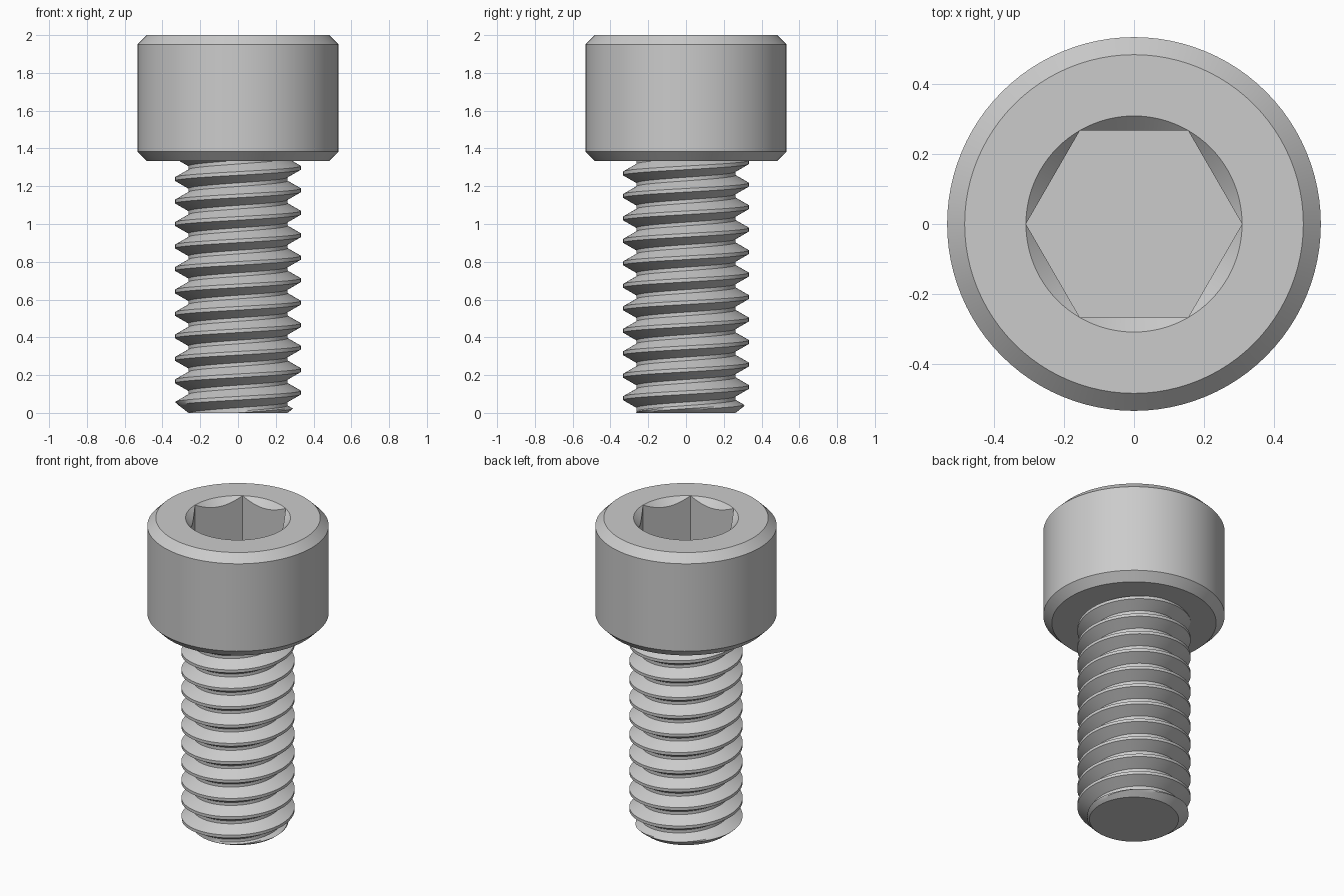
import bpy, bmesh
from math import cos, sin, pi, radians

cube = bpy.data.objects.get("Cube")
if cube:
    bpy.data.objects.remove(cube, do_unlink=True)

SEGMENTS = 96
steel = bpy.data.materials.new("grey steel")
steel.use_nodes = True
colour = (0.6, 0.6, 0.6, 1)
steel.diffuse_color = colour
steel.node_tree.nodes["Principled BSDF"].inputs["Base Color"].default_value = colour


def swept_surface(name, rows):
    """Join rows of (radius, height) functions of the angle into one skin."""
    bm = bmesh.new()
    grid = []
    for row in rows:
        ring = []
        for i in range(SEGMENTS + 1):
            a = 2 * pi * i / SEGMENTS
            r, z = row(a)
            ring.append(bm.verts.new((r * cos(a), r * sin(a), z)))
        grid.append(ring)
    for low, high in zip(grid, grid[1:]):
        for i in range(SEGMENTS):
            bm.faces.new((low[i], low[i + 1], high[i + 1], high[i]))
    bmesh.ops.remove_doubles(bm, verts=bm.verts, dist=0.0001)
    bmesh.ops.recalc_face_normals(bm, faces=bm.faces)
    mesh = bpy.data.meshes.new(name)
    bm.to_mesh(mesh)
    bm.free()
    mesh.materials.append(steel)
    obj = bpy.data.objects.new(name, mesh)
    bpy.context.collection.objects.link(obj)
    bpy.ops.object.select_all(action="DESELECT")
    obj.select_set(True)
    bpy.context.view_layer.objects.active = obj
    bpy.ops.object.shade_smooth_by_angle(angle=radians(30))


def circle(r, z):
    return lambda a: (r, z)


# Socket head: chamfered cylinder with a countersunk hexagonal recess
HEAD_BOTTOM, TOP, FLOOR = 1.333, 2.0, 1.667
HEAD_R, CHAMFER, APOTHEM = 0.533, 0.05, 0.267
SOCKET_R = APOTHEM / cos(pi / 6)


def hexagon(a):
    return APOTHEM / cos(a % (pi / 3) - pi / 6)


swept_surface("socket_head", [
    circle(0, HEAD_BOTTOM),
    circle(HEAD_R - CHAMFER, HEAD_BOTTOM),
    circle(HEAD_R, HEAD_BOTTOM + CHAMFER),
    circle(HEAD_R, TOP - CHAMFER),
    circle(HEAD_R - CHAMFER, TOP),
    circle(SOCKET_R, TOP),
    lambda a: (hexagon(a), TOP - SOCKET_R + hexagon(a)),
    lambda a: (hexagon(a), FLOOR),
    circle(0, FLOOR),
])

# Threaded shank: right-handed helix with flat crests and a chamfered tip
PITCH, CREST_R, ROOT_R = 0.119, 0.333, 0.262
CREST_HALF, ROOT_HALF = 0.08, 0.08
SHANK_TOP = HEAD_BOTTOM + 0.01
FLANK_STEPS = 5


def helix_height(a):
    return 0.048 + PITCH * (a - pi) / (2 * pi)


def thread_radius(a, z):
    phase = ((z - helix_height(a)) / PITCH + 0.5) % 1 - 0.5
    t = (abs(phase) - CREST_HALF) / (0.5 - ROOT_HALF - CREST_HALF)
    r = CREST_R + (ROOT_R - CREST_R) * min(max(t, 0), 1)
    return min(r, ROOT_R + 1.3 * z)


def helix_row(offset):
    def row(a):
        z = min(max(helix_height(a) + offset * PITCH, 0), SHANK_TOP)
        return thread_radius(a, z), z
    return row


flank = [CREST_HALF + (0.5 - ROOT_HALF - CREST_HALF) * k / FLANK_STEPS
         for k in range(FLANK_STEPS + 1)]
offsets = [turn + p for turn in range(-2, 14)
           for p in [-f for f in reversed(flank)] + flank]
swept_surface("threaded_shank",
              [circle(0, 0)] + [helix_row(o) for o in offsets]
              + [circle(0, SHANK_TOP)])
